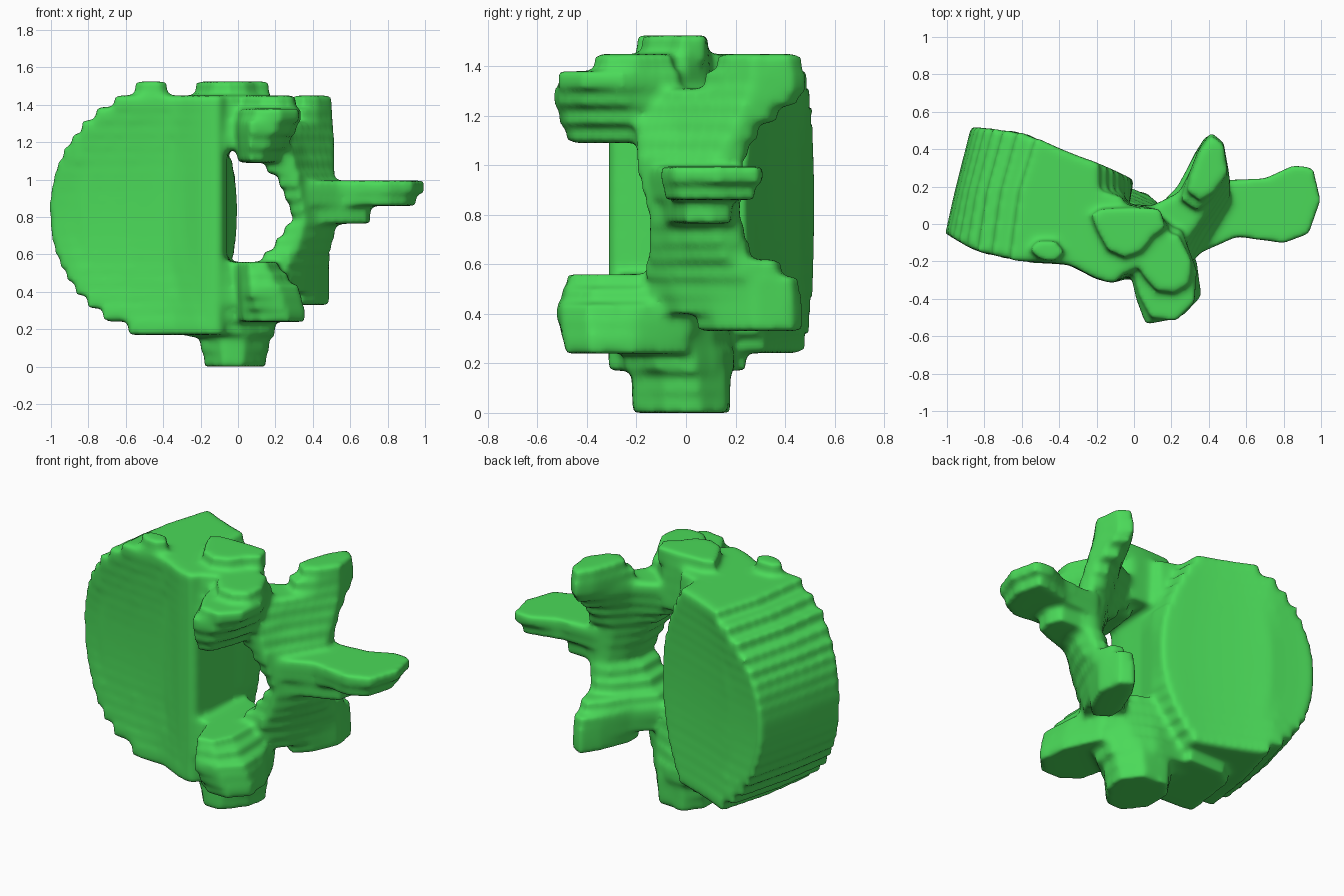
import bpy, bmesh, math

STEP = 0.071  # slice thickness, gives the terraced surface
bm = bmesh.new()


def prism(pts, z0, z1):
    lo = [bm.verts.new((x, y, z0)) for x, y in pts]
    hi = [bm.verts.new((x, y, z1)) for x, y in pts]
    bm.faces.new(lo[::-1])
    bm.faces.new(hi)
    n = len(pts)
    for i in range(n):
        bm.faces.new((lo[i], lo[(i + 1) % n], hi[(i + 1) % n], hi[i]))


def layers(z0, z1):
    # slices covering z0..z1, overlapping a little
    n = max(1, round((z1 - z0) / STEP))
    h = (z1 - z0) / n
    for i in range(n):
        yield z0 + i * h, z0 + (i + 1) * h + (0.01 if i < n - 1 else 0)


def stack(sections):
    # stepped loft through (height, outline) sections
    for a, b in layers(sections[0][0], sections[-1][0]):
        m = (a + b) / 2
        for (za, pa), (zb, pb) in zip(sections, sections[1:]):
            if m <= zb:
                break
        t = min(1, max(0, (m - za) / (zb - za)))
        prism([(p[0] + (q[0] - p[0]) * t, p[1] + (q[1] - p[1]) * t)
               for p, q in zip(pa, pb)], a, b)


def curve(table, x):
    for (xa, ya), (xb, yb) in zip(table, table[1:]):
        if x <= xb:
            break
    return ya + (yb - ya) * (x - xa) / (xb - xa)


# vertebral body: round dished disc whose axis leans off y
FRONT = [(-1, -0.06), (-0.85, -0.15), (-0.6, -0.205), (-0.35, -0.225), (-0.2, -0.3), (-0.08, -0.325)]
BACK = [(-0.86, 0.525), (-0.6, 0.495), (-0.35, 0.395), (-0.1, 0.29), (0.0, 0.24)]
N = 10
for a, b in layers(0.17, 1.45):
    k = ((a + b) / 2 - 0.83) / 0.67
    left = -0.335 - 0.675 * math.sqrt(1 - k * k)
    right = -0.0 - 0.24 * k * k
    bl = left + 0.14
    hollow = [0.04 * (1 - k * k) * (1 - (2 * i / N - 1) ** 2) for i in range(N + 1)]
    pts = []
    for i in range(N + 1):
        x = left + (-0.11 - left) * i / N
        pts.append((x, curve(FRONT, x) + hollow[i]))
    pts += [(-0.075, -0.29), (-0.06, -0.2), (-0.05, 0.0), (min(right, -0.02), 0.13)]
    for i in range(N + 1):
        x = right + (bl - right) * i / N
        y = curve(BACK, x) - hollow[i]
        pts.append((x, min(y, 0.24) if a < 0.2 else y))
    pts.append((left + 0.05, 0.17))
    prism(pts, a, b)
prism([(-0.56, -0.14), (-0.5, -0.19), (-0.42, -0.2), (-0.37, -0.15), (-0.42, -0.09), (-0.52, -0.09)], 1.42, 1.525)

# upper pedicle and its tip
ped = [(-0.3, -0.22), (-0.12, -0.31), (0.0, -0.28), (0.17, -0.15), (0.21, 0.0),
       (0.1, 0.1), (-0.03, 0.11), (-0.05, 0.16), (-0.15, 0.19), (-0.3, 0.22)]
stack([(1.16, ped), (1.45, [(x * 0.95 - 0.02, y * 0.9) for x, y in ped])])
prism([(-0.23, 0.05), (-0.2, -0.03), (-0.14, -0.14), (-0.05, -0.18), (0.04, -0.15),
       (0.1, -0.07), (0.17, -0.02), (0.14, 0.08), (0.0, 0.09), (-0.18, 0.08)], 1.42, 1.525)

# lower pedicle and its tip
stack([(0.17, [(-0.25, -0.2), (-0.1, -0.26), (0.02, -0.23), (0.17, -0.12), (0.18, 0.0), (0.12, 0.13), (0.0, 0.2), (-0.2, 0.2)]),
       (0.36, [(-0.3, -0.23), (-0.1, -0.31), (0.02, -0.28), (0.22, -0.13), (0.25, 0.02), (0.12, 0.1), (-0.02, 0.16), (-0.25, 0.2)]),
       (0.56, [(-0.3, -0.22), (-0.1, -0.31), (0.0, -0.26), (0.12, -0.13), (0.15, 0.0), (0.05, 0.09), (-0.03, 0.12), (-0.25, 0.2)])])
stack([(0.0, [(-0.18, -0.1), (-0.08, -0.22), (0.03, -0.21), (0.13, -0.08), (0.15, 0.05), (0.06, 0.17), (-0.1, 0.18), (-0.18, 0.08)]),
       (0.1, [(-0.18, -0.1), (-0.08, -0.22), (0.03, -0.21), (0.14, -0.08), (0.16, 0.05), (0.07, 0.17), (-0.1, 0.18), (-0.18, 0.08)]),
       (0.24, [(-0.29, -0.12), (-0.1, -0.23), (0.05, -0.22), (0.18, -0.1), (0.22, 0.03), (0.08, 0.15), (-0.1, 0.19), (-0.29, 0.1)])])

# upper front articular process
stack([(1.09, [(0.0, -0.22), (0.02, -0.37), (0.06, -0.47), (0.12, -0.46), (0.17, -0.32), (0.22, -0.15), (0.2, 0.0), (0.03, 0.02)]),
       (1.27, [(-0.02, -0.26), (0.01, -0.4), (0.06, -0.54), (0.2, -0.51), (0.27, -0.42), (0.31, -0.25), (0.25, -0.02), (0.02, 0.05)]),
       (1.38, [(0.0, -0.26), (0.03, -0.37), (0.11, -0.49), (0.24, -0.52), (0.35, -0.42), (0.35, -0.25), (0.26, -0.04), (0.02, 0.05)])])
prism([(0.0, -0.2), (0.06, -0.29), (0.12, -0.36), (0.22, -0.37), (0.3, -0.32), (0.31, -0.2), (0.24, -0.06), (0.02, 0.0)], 1.36, 1.45)

# lower front articular process
stack([(0.24, [(0.0, -0.26), (0.03, -0.4), (0.14, -0.47), (0.27, -0.49), (0.37, -0.38), (0.34, -0.2), (0.24, 0.0), (0.05, 0.05)]),
       (0.4, [(-0.01, -0.26), (0.02, -0.42), (0.07, -0.53), (0.22, -0.51), (0.33, -0.4), (0.32, -0.2), (0.25, 0.02), (0.05, 0.05)]),
       (0.56, [(-0.02, -0.26), (0.02, -0.38), (0.05, -0.47), (0.14, -0.46), (0.19, -0.33), (0.2, -0.15), (0.18, 0.03), (0.05, 0.05)])])

# lamina, carrying both rear articular processes
prism([(0.24, 0.1), (0.34, 0.04), (0.42, 0.12), (0.49, 0.28), (0.47, 0.43), (0.39, 0.48), (0.32, 0.37), (0.25, 0.2)], 0.33, 0.43)
stack([(0.4, [(0.14, -0.12), (0.25, -0.12), (0.34, -0.02), (0.42, 0.12), (0.49, 0.28), (0.47, 0.43), (0.39, 0.48), (0.32, 0.37), (0.24, 0.2), (0.14, 0.08)]),
       (0.54, [(0.1, -0.15), (0.26, -0.17), (0.36, -0.05), (0.43, 0.1), (0.49, 0.28), (0.46, 0.43), (0.39, 0.46), (0.32, 0.36), (0.23, 0.2), (0.1, 0.07)]),
       (0.65, [(0.2, -0.13), (0.32, -0.15), (0.4, -0.06), (0.46, 0.04), (0.5, 0.15), (0.48, 0.24), (0.42, 0.26), (0.34, 0.22), (0.27, 0.14), (0.2, 0.05)]),
       (0.8, [(0.3, -0.12), (0.36, -0.15), (0.44, -0.08), (0.5, 0.0), (0.54, 0.1), (0.52, 0.2), (0.46, 0.22), (0.4, 0.2), (0.34, 0.12), (0.31, 0.03)]),
       (1.0, [(0.22, -0.18), (0.32, -0.2), (0.4, -0.08), (0.46, 0.02), (0.52, 0.12), (0.5, 0.2), (0.44, 0.22), (0.36, 0.2), (0.29, 0.12), (0.22, 0.04)]),
       (1.15, [(0.08, -0.2), (0.28, -0.2), (0.35, -0.05), (0.44, 0.08), (0.52, 0.2), (0.5, 0.27), (0.43, 0.3), (0.35, 0.25), (0.25, 0.14), (0.08, 0.07)]),
       (1.31, [(0.05, -0.15), (0.24, -0.12), (0.33, -0.02), (0.42, 0.12), (0.51, 0.27), (0.48, 0.44), (0.41, 0.5), (0.34, 0.4), (0.24, 0.18), (0.05, 0.08)])])
stack([(1.29, [(0.23, 0.1), (0.33, 0.04), (0.42, 0.12), (0.51, 0.27), (0.48, 0.44), (0.41, 0.5), (0.34, 0.4), (0.26, 0.2)]),
       (1.45, [(0.3, 0.2), (0.36, 0.15), (0.43, 0.18), (0.5, 0.27), (0.48, 0.42), (0.41, 0.47), (0.35, 0.38), (0.31, 0.27)])])

# spinous process with stepped underside
stack([(0.86, [(0.3, -0.1), (0.37, -0.14), (0.55, -0.06), (0.8, -0.08), (0.89, -0.03), (0.93, 0.12), (0.89, 0.27), (0.8, 0.24), (0.63, 0.22), (0.45, 0.22)]),
       (0.995, [(0.3, -0.1), (0.37, -0.15), (0.55, -0.07), (0.8, -0.11), (0.95, -0.06), (1.02, 0.13), (0.98, 0.31), (0.87, 0.34), (0.72, 0.25), (0.45, 0.24)])])
prism([(0.4, -0.1), (0.6, -0.04), (0.69, 0.0), (0.71, 0.1), (0.68, 0.18), (0.45, 0.2)], 0.765, 0.9)

# fuse all parts into one bone and soften the steps
bmesh.ops.recalc_face_normals(bm, faces=bm.faces)
bmesh.ops.triangulate(bm, faces=[f for f in bm.faces if len(f.verts) > 4])
mesh = bpy.data.meshes.new("vertebra")
bm.to_mesh(mesh)
bm.free()
bone = bpy.data.objects.new("vertebra", mesh)
bpy.context.collection.objects.link(bone)
bpy.context.view_layer.objects.active = bone
bone.select_set(True)
rem = bone.modifiers.new("fuse", 'REMESH')
rem.mode = 'VOXEL'
rem.voxel_size = 0.016
smo = bone.modifiers.new("soften", 'SMOOTH')
smo.factor = 0.5
smo.iterations = 12
for name in ("fuse", "soften"):
    bpy.ops.object.modifier_apply(modifier=name)

# keep only the largest shell
bm = bmesh.new()
bm.from_mesh(bone.data)
seen, shells = set(), []
for v in bm.verts:
    if v in seen:
        continue
    seen.add(v)
    shell, todo = [], [v]
    while todo:
        u = todo.pop()
        shell.append(u)
        for e in u.link_edges:
            w = e.other_vert(u)
            if w not in seen:
                seen.add(w)
                todo.append(w)
    shells.append(shell)
shells.sort(key=len)
bmesh.ops.delete(bm, geom=[v for s in shells[:-1] for v in s], context='VERTS')
bm.to_mesh(bone.data)
bm.free()

bpy.ops.object.shade_smooth()
mat = bpy.data.materials.new("green")
mat.diffuse_color = (0.07, 0.7, 0.1, 1)
bone.data.materials.clear()
bone.data.materials.append(mat)
